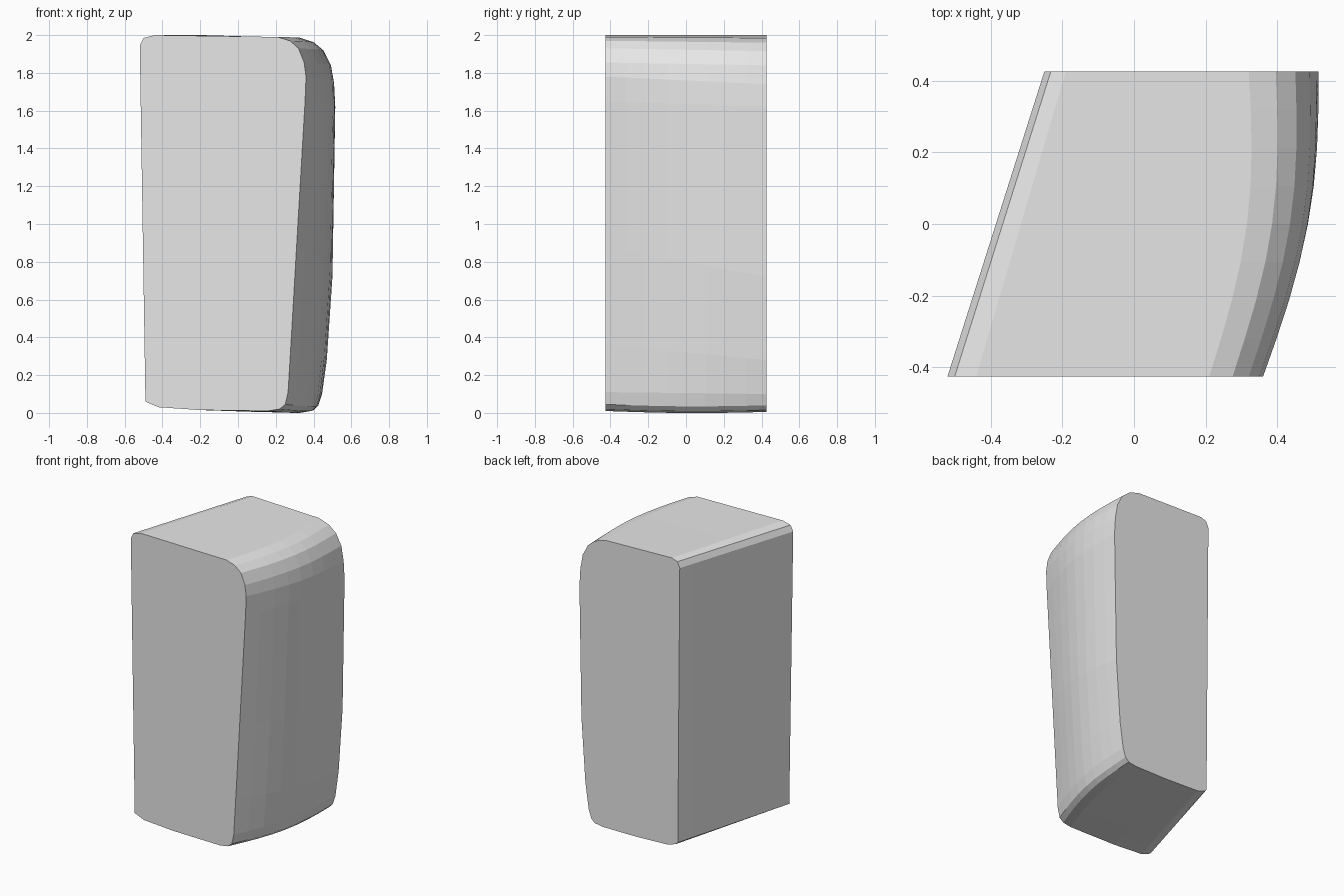
import bpy
import bmesh
import math

if "Cube" in bpy.data.objects:
    bpy.data.objects.remove(bpy.data.objects["Cube"])

# Matching (x, z) outlines of the flat front and back ends, clockwise from lower left
FRONT = [(-0.49, 0.06), (-0.52, 1.945), (-0.50, 1.985), (-0.44, 2.0),
         (0.21, 1.99), (0.275, 1.97), (0.32, 1.93), (0.35, 1.855), (0.36, 1.78), (0.355, 1.65),
         (0.31, 0.88), (0.28, 0.36), (0.265, 0.11), (0.25, 0.045), (0.22, 0.02), (0.16, 0.01),
         (-0.20, 0.015), (-0.42, 0.03), (-0.48, 0.055)]
BACK = [(-0.235, 0.05), (-0.25, 1.945), (-0.232, 1.985), (-0.19, 2.0),
        (0.32, 1.985), (0.395, 1.96), (0.45, 1.915), (0.49, 1.84), (0.508, 1.74), (0.515, 1.62),
        (0.50, 0.72), (0.47, 0.28), (0.445, 0.10), (0.425, 0.04), (0.40, 0.015), (0.34, 0.005),
        (0.10, 0.005), (-0.16, 0.015), (-0.22, 0.035)]
DEPTH = 0.85
STEPS = 8

grey = bpy.data.materials.new("plain grey")
grey.diffuse_color = (0.8, 0.8, 0.8, 1)
grey.use_nodes = True
grey.node_tree.nodes["Principled BSDF"].inputs["Base Color"].default_value = grey.diffuse_color


def section(bm, t):
    """Blend the two outlines; the right side bulges outwards mid-depth."""
    ring = []
    for i, ((xf, zf), (xb, zb)) in enumerate(zip(FRONT, BACK)):
        bulge = math.sin(math.pi * t) if 4 <= i <= 15 else 0
        x = xf + (xb - xf) * t + 0.05 * bulge
        z = zf + (zb - zf) * t
        if i >= 13:
            z -= 0.008 * bulge
        ring.append(bm.verts.new((x, (t - 0.5) * DEPTH, max(z, 0))))
    return ring


# Rounded block: loft the sections, then cap both ends
bm = bmesh.new()
rings = [section(bm, k / STEPS) for k in range(STEPS + 1)]
n = len(FRONT)
for a, b in zip(rings, rings[1:]):
    for i in range(n):
        j = (i + 1) % n
        bm.faces.new((a[i], a[j], b[j], b[i]))
bm.faces.new(rings[0])
bm.faces.new(rings[-1])
bmesh.ops.recalc_face_normals(bm, faces=bm.faces)
mesh = bpy.data.meshes.new("rounded_block")
bm.to_mesh(mesh)
bm.free()
mesh.materials.append(grey)
block = bpy.data.objects.new("rounded_block", mesh)
bpy.context.collection.objects.link(block)
